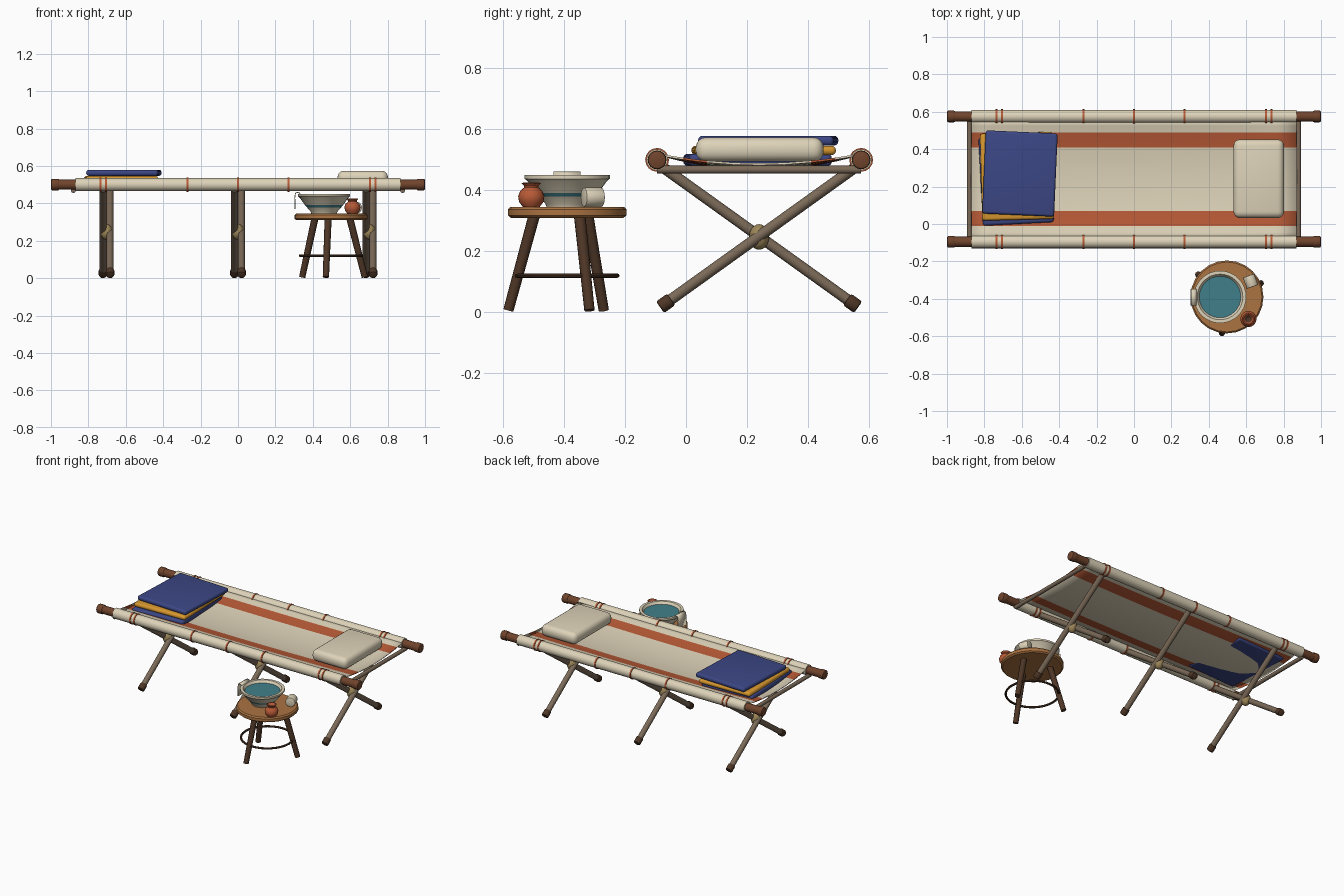
import bpy, bmesh, math
from mathutils import Vector, Matrix

if "Cube" in bpy.data.objects:
    bpy.data.objects.remove(bpy.data.objects["Cube"], do_unlink=True)


def material(name, hexcode):
    def lin(i):
        c = int(hexcode[i:i + 2], 16) / 255
        return c / 12.92 if c < 0.04045 else ((c + 0.055) / 1.055) ** 2.4
    m = bpy.data.materials.new(name)
    col = (lin(0), lin(2), lin(4), 1)
    m.use_nodes = True
    m.diffuse_color = col
    m.node_tree.nodes["Principled BSDF"].inputs["Base Color"].default_value = col
    return m


CANVAS = material("cream canvas", "ded3b9")
RUST = material("rust red", "b85a36")
POLE = material("brown pole wood", "70442c")
GREY = material("weathered wood", "7b6a58")
DARK = material("dark wood", "4e3626")
STOOL = material("honey wood", "ab7342")
BLUE = material("navy wool", "3c4785")
YELLOW = material("mustard wool", "d8982f")
TEAL = material("teal water", "417f8a")
ROPE = material("tan rope", "9c8658")


def finish(name, bm, *mats, smooth=True):
    bmesh.ops.recalc_face_normals(bm, faces=bm.faces)
    me = bpy.data.meshes.new(name)
    bm.to_mesh(me)
    bm.free()
    for m in mats:
        me.materials.append(m)
    ob = bpy.data.objects.new(name, me)
    bpy.context.collection.objects.link(ob)
    if smooth:
        bpy.ops.object.select_all(action='DESELECT')
        ob.select_set(True)
        bpy.context.view_layer.objects.active = ob
        bpy.ops.object.shade_smooth_by_angle(angle=math.radians(35))
    return ob


def rod(name, a, b, r1, mat, r2=None, sides=16, bevel=0):
    """Tapered cylinder from point a to point b."""
    a, b = Vector(a), Vector(b)
    d = b - a
    bm = bmesh.new()
    bmesh.ops.create_cone(bm, cap_ends=True, segments=sides, radius1=r1,
                          radius2=r1 if r2 is None else r2, depth=d.length)
    if bevel:
        rims = [e for e in bm.edges if abs(e.verts[0].co.z - e.verts[1].co.z) < 1e-5]
        bmesh.ops.bevel(bm, geom=rims, offset=bevel, segments=2, affect='EDGES', profile=0.5)
    rot = d.to_track_quat('Z', 'Y').to_matrix().to_4x4()
    bm.transform(Matrix.Translation((a + b) / 2) @ rot)
    return finish(name, bm, mat)


def lathe(name, profile, centre, mats, sides=32, rule=None):
    """Turn a (radius, height) profile around a vertical axis."""
    bm = bmesh.new()
    vs = [bm.verts.new((r, 0, z)) for r, z in profile]
    es = [bm.edges.new(p) for p in zip(vs, vs[1:])]
    bmesh.ops.spin(bm, geom=vs + es, cent=(0, 0, 0), axis=(0, 0, 1),
                   angle=math.tau, steps=sides)
    bmesh.ops.remove_doubles(bm, verts=bm.verts, dist=1e-4)
    if rule:
        for f in bm.faces:
            f.material_index = rule(f.calc_center_median())
    bm.transform(Matrix.Translation((centre[0], centre[1], 0)))
    return finish(name, bm, *mats)


def pad(name, centre, size, turn, bevel, mat):
    """Soft rounded slab."""
    bm = bmesh.new()
    bmesh.ops.create_cube(bm, size=1)
    bm.transform(Matrix.Diagonal((*size, 1)))
    bmesh.ops.bevel(bm, geom=bm.edges[:], offset=bevel, segments=4, affect='EDGES', profile=0.5)
    bm.transform(Matrix.Translation(centre) @ Matrix.Rotation(math.radians(turn), 4, 'Z'))
    return finish(name, bm, mat)


MID = 0.24      # middle of the cot in y
HALF = 0.335    # pole distance from the middle

# Side poles, canvas sleeves, tie cords
for side, s in (("front", -1), ("back", 1)):
    y = MID + s * HALF
    rod(f"{side}_pole", (-0.99, y, 0.5), (0.99, y, 0.5), 0.027, POLE)
    rod(f"{side}_sleeve", (-0.87, y, 0.5), (0.87, y, 0.5), 0.035, CANVAS)
    for e in (-1, 1):
        rod(f"{side}_pole_knob", (e * 0.955, y, 0.5), (e, y, 0.5), 0.031, POLE, bevel=0.008)
    for x in (-0.735, -0.705, -0.27, 0, 0.27, 0.705, 0.735):
        rod(f"{side}_tie_cord", (x - 0.005, y, 0.5), (x + 0.005, y, 0.5), 0.039, RUST)

# End crossbars
for e in (-1, 1):
    rod("end_crossbar", (e * 0.88, MID - HALF, 0.468), (e * 0.88, MID + HALF, 0.468), 0.013, GREY)

# Sagging canvas bed with two stripes
bm = bmesh.new()
half_rows = (0, 0.085, 0.17, 0.21, 0.25, 0.285, 0.32)
rows = [-v for v in half_rows[:0:-1]] + list(half_rows)
cols = [-0.87 + 1.74 * i / 16 for i in range(17)]
grid = []
for x in cols:
    sag = 0.03 + 0.015 * (1 - (x / 0.87) ** 2)
    grid.append([bm.verts.new((x, MID + v, 0.519 - sag * (1 - (v / 0.32) ** 2))) for v in rows])
for a, b in zip(grid, grid[1:]):
    for j in range(len(rows) - 1):
        f = bm.faces.new((a[j], b[j], b[j + 1], a[j + 1]))
        f.material_index = int(0.17 < abs(f.calc_center_median().y - MID) < 0.25)
bed = finish("canvas_bed", bm, CANVAS, RUST)
solid = bed.modifiers.new("thickness", 'SOLIDIFY')
solid.thickness = 0.007

# Crossed legs with feet and lashings
for x in (-0.703, 0, 0.703):
    for s in (-1, 1):
        px = x + s * 0.019
        foot = Vector((px, MID - s * 0.325, 0.016))
        top = Vector((px, MID + s * 0.315, 0.475))
        way = (top - foot).normalized()
        rod("crossed_leg", foot + way * 0.02, top, 0.018, GREY)
        rod("leg_foot", foot, foot + way * 0.045, 0.023, DARK, bevel=0.007)
    bm = bmesh.new()
    bmesh.ops.create_uvsphere(bm, u_segments=16, v_segments=10, radius=1)
    bm.transform(Matrix.Translation((x, MID, 0.247)) @ Matrix.Diagonal((0.032, 0.033, 0.042, 1)))
    finish("leg_lashing", bm, ROPE)

# Folded blankets and pillow
pad("lower_blanket", (-0.63, 0.235, 0.5), (0.38, 0.47, 0.04), 3, 0.015, BLUE)
pad("middle_blanket", (-0.625, 0.255, 0.531), (0.385, 0.465, 0.03), 1.5, 0.014, YELLOW)
pad("top_blanket", (-0.61, 0.27, 0.563), (0.385, 0.445, 0.032), -2.5, 0.014, BLUE)
pad("pillow", (0.667, 0.242, 0.534), (0.27, 0.42, 0.08), 0, 0.034, CANVAS)

# Stool
SX, SY = 0.497, -0.39
lathe("stool_seat", [(0, 0.31), (0.185, 0.31), (0.195, 0.318), (0.195, 0.337),
                     (0.187, 0.345), (0, 0.345)], (SX, SY), [STOOL], 24)
for deg in (22, 142, 262):
    c, s = math.cos(math.radians(deg)), math.sin(math.radians(deg))
    rod("stool_leg", (SX + 0.195 * c, SY + 0.195 * s, 0.006),
        (SX + 0.11 * c, SY + 0.11 * s, 0.315), 0.017, DARK, 0.019, 12)
ring = [(0.165 + 0.007 * math.cos(a), 0.12 + 0.007 * math.sin(a))
        for a in (math.tau * i / 8 for i in range(9))]
lathe("stool_ring", ring, (SX, SY), [DARK])

# Wash bowl with painted band, and water
BX, BY = 0.46, -0.39
lathe("wash_bowl", [(0, 0.346), (0.068, 0.346), (0.072, 0.356), (0.092, 0.379),
                    (0.103, 0.392), (0.13, 0.43), (0.14, 0.438), (0.14, 0.45),
                    (0.122, 0.45), (0.108, 0.428), (0.07, 0.37), (0, 0.365)],
      (BX, BY), [CANVAS, TEAL],
      rule=lambda c: int(0.38 < c.z < 0.391 and math.hypot(c.x, c.y) > 0.09))
lathe("bowl_water", [(0, 0.434), (0.111, 0.434)], (BX, BY), [TEAL])

# Cloth draped over the bowl rim
bm = bmesh.new()
drape = [(0.337, 0.43), (0.332, 0.456), (0.318, 0.462), (0.305, 0.456), (0.301, 0.43), (0.302, 0.37)]
lines = [[bm.verts.new((x, y, z)) for x, z in drape] for y in (-0.435, -0.347)]
for j in range(len(drape) - 1):
    bm.faces.new((lines[0][j], lines[0][j + 1], lines[1][j + 1], lines[1][j]))
cloth = finish("draped_cloth", bm, CANVAS)
cloth.modifiers.new("thickness", 'SOLIDIFY').thickness = 0.005

# Rolled bandage and clay pot
rod("rolled_cloth", (0.612, -0.276, 0.377), (0.634, -0.336, 0.377), 0.032, CANVAS, bevel=0.004)
lathe("clay_pot", [(0, 0.346), (0.028, 0.346), (0.04, 0.362), (0.043, 0.38), (0.037, 0.397),
                   (0.024, 0.409), (0.024, 0.415), (0.032, 0.424), (0.026, 0.425),
                   (0.018, 0.41), (0, 0.4)], (0.612, -0.508), [RUST, DARK], 20,
      rule=lambda c: int(c.z < 0.411 and math.hypot(c.x, c.y) < 0.018 and c.z > 0.39))
